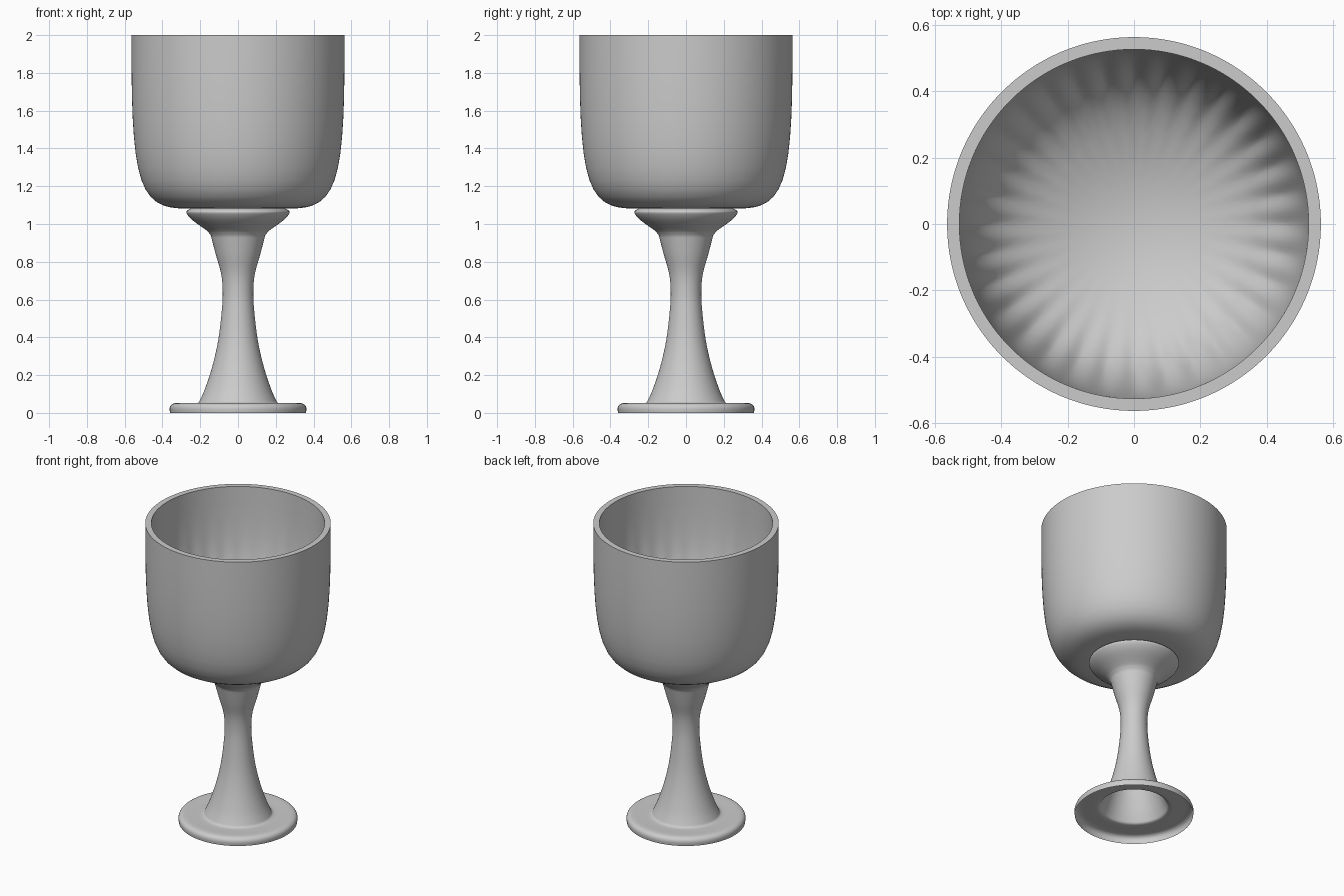
import bpy, bmesh, math

if "Cube" in bpy.data.objects:
    bpy.data.objects.remove(bpy.data.objects["Cube"])


def smooth_curve(pts, steps=5):
    """Catmull-Rom interpolation through (radius, z) points."""
    ext = [pts[0]] + pts + [pts[-1]]
    out = []
    for a, b, c, d in zip(ext, ext[1:], ext[2:], ext[3:]):
        for i in range(steps):
            t = i / steps
            out.append(tuple(
                0.5 * (2 * q + (r - p) * t + (2 * p - 5 * q + 4 * r - s) * t * t
                       + (3 * q - p - 3 * r + s) * t ** 3)
                for p, q, r, s in zip(a, b, c, d)))
    return out + [pts[-1]]


def lathe(name, profile, segments, cap=False, creased=()):
    """Spin a (radius, z) profile about z; creased lists ring indices kept sharp."""
    bm = bmesh.new()
    crease = bm.edges.layers.float.new("crease_edge")
    rings = [[bm.verts.new((r * math.cos(k * math.tau / segments),
                            r * math.sin(k * math.tau / segments), z))
              for k in range(segments)] for r, z in profile]
    for lo, hi in zip(rings, rings[1:]):
        for k in range(segments):
            n = (k + 1) % segments
            bm.faces.new((lo[k], lo[n], hi[n], hi[k]))
    if cap:
        bm.faces.new(rings[-1])
    for i in creased:
        for k in range(segments):
            bm.edges.get((rings[i][k - 1], rings[i][k]))[crease] = 1.0
    mesh = bpy.data.meshes.new(name)
    bm.to_mesh(mesh)
    bm.free()
    obj = bpy.data.objects.new(name, mesh)
    bpy.context.collection.objects.link(obj)
    return obj


def shade(obj, angle):
    bpy.ops.object.select_all(action='DESELECT')
    obj.select_set(True)
    bpy.context.view_layer.objects.active = obj
    bpy.ops.object.shade_smooth_by_angle(angle=math.radians(angle))


# Bowl: coarse 32-sided cage rounded by subdivision, with a sharp flat rim.
# The factor makes up for the shrinking of the subdivided circle.
grow = 6 / (4 + 2 * math.cos(math.tau / 32))
cage = [(0.25, 1.082), (0.564, 1.08), (0.564, 2.0), (0.527, 2.0), (0.527, 1.12)]
bowl = lathe("bowl", [(r * grow, z) for r, z in cage], 32, cap=True, creased=(2, 3))
sub = bowl.modifiers.new("rounding", 'SUBSURF')
sub.levels = sub.render_levels = 3
bpy.context.view_layer.objects.active = bowl
bowl.select_set(True)
bpy.ops.object.modifier_apply(modifier=sub.name)
shade(bowl, 50)

# Open-bottomed foot flowing into the hollow stem and the collar
foot = smooth_curve([(0.36, 0), (0.362, 0.025), (0.353, 0.043), (0.33, 0.052),
                     (0.28, 0.051), (0.225, 0.05), (0.208, 0.056)], 3)
stem = smooth_curve([(0.204, 0.062), (0.174, 0.13), (0.135, 0.25), (0.104, 0.39),
                     (0.085, 0.55), (0.081, 0.65), (0.09, 0.74), (0.118, 0.84),
                     (0.144, 0.94)])
collar = smooth_curve([(0.15, 0.947), (0.168, 0.967), (0.237, 1.017),
                       (0.268, 1.05), (0.272, 1.068), (0.25, 1.082)], 4)
shade(lathe("foot_and_stem", foot + stem + collar, 96), 60)
